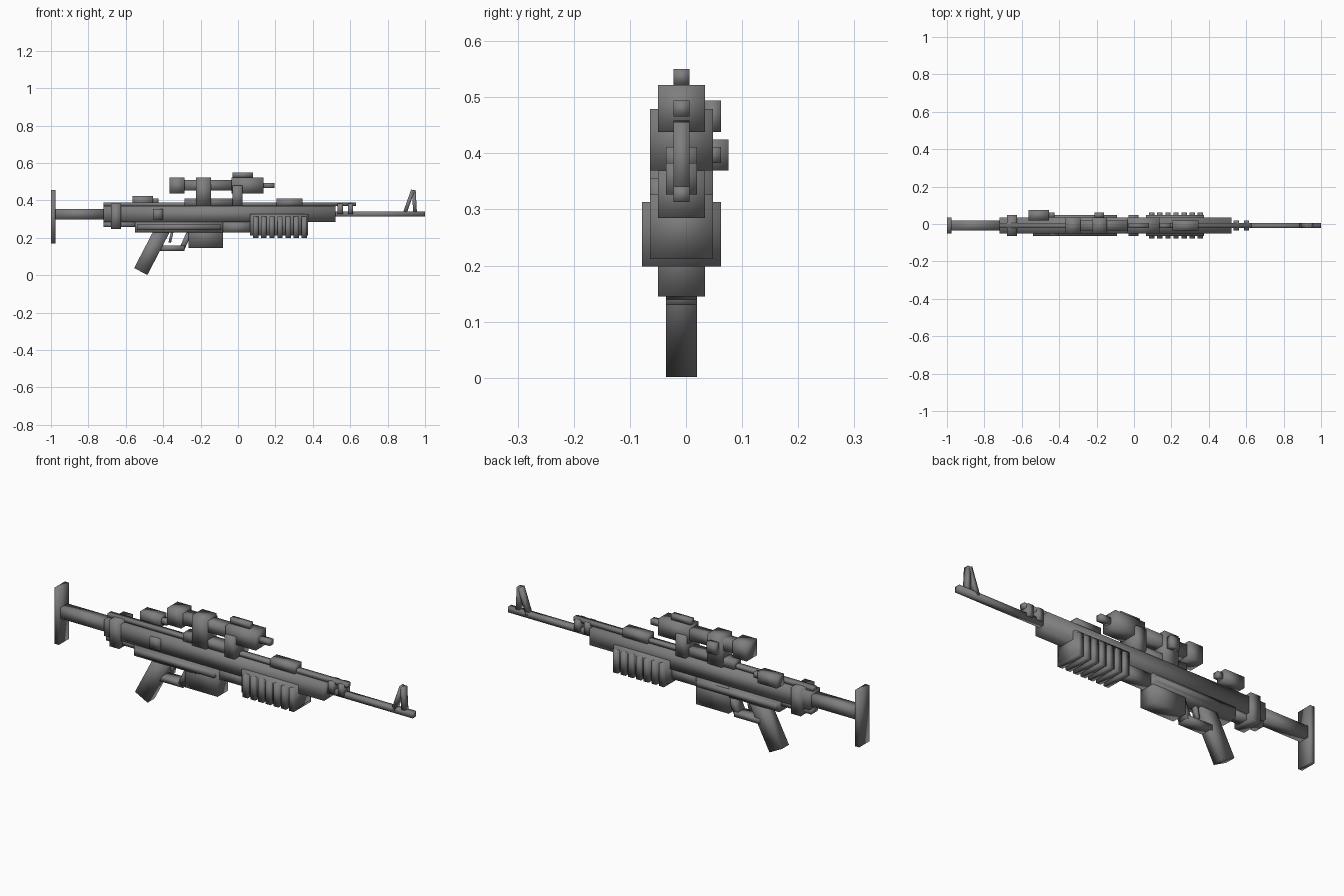
import bpy
import bmesh
from mathutils import Vector

cube = bpy.data.objects.get("Cube")
if cube:
    bpy.data.objects.remove(cube, do_unlink=True)

steel = bpy.data.materials.new("gunmetal_grey")
steel.use_nodes = True
grey = (0.21, 0.21, 0.21, 1)
steel.diffuse_color = grey
steel.node_tree.nodes["Principled BSDF"].inputs["Base Color"].default_value = grey

# Half widths shared by all parts
THIN = 0.014
SLIM, BROAD, WIDE = THIN * 2, THIN * 3, THIN * 4

# Centre plane, and the line of the parts fixed to the left side
MIDDLE = -0.008
LEFT = MIDDLE + WIDE

# Main heights and lengthwise stations
BORE = 0.327
SCOPE = 0.48
CROWN, BELLY = BORE + BROAD, BORE - BROAD
TAIL = -0.72
MAGAZINE_FRONT = -0.08


def prism(name, outline, half, y=MIDDLE):
    """Extrude a four-cornered side outline across the width, softly shaded."""
    bm = bmesh.new()
    near = bm.faces.new([bm.verts.new((x, y - half, z)) for x, z in outline])
    solid = bmesh.ops.extrude_face_region(bm, geom=[near], use_keep_orig=True)
    far = [v for v in solid["geom"] if isinstance(v, bmesh.types.BMVert)]
    bmesh.ops.translate(bm, verts=far, vec=Vector((0, half + half, 0)))
    bmesh.ops.recalc_face_normals(bm, faces=bm.faces)
    for face in bm.faces:
        face.smooth = True
    mesh = bpy.data.meshes.new(name)
    bm.to_mesh(mesh)
    bm.free()
    mesh.materials.append(steel)
    bpy.context.collection.objects.link(bpy.data.objects.new(name, mesh))


def block(name, start, end, base, rise, half, y=MIDDLE):
    """Box standing on a base height, or hanging from it if the rise is negative."""
    top = base + rise
    prism(name, [(start, base), (end, base), (end, top), (start, top)], half, y)


def bar(name, start, end, axis, half, y=MIDDLE):
    """Lengthwise bar of square section around an axis height."""
    block(name, start, end, axis - half, half + half, half, y)


def bar_chain(start, axis, segments):
    """Square bars laid end to end along one axis."""
    for name, length, half in segments:
        bar(name, start, start + length, axis, half)
        start += length


def strut(name, foot, head, thickness, half):
    """Leaning bar with square-cut ends."""
    foot, head = Vector(foot), Vector(head)
    side = (head - foot).orthogonal().normalized() * thickness / 2
    prism(name, [foot - side, foot + side, head + side, head - side], half)


# Stock, receiver and barrel along the bore
block("butt_plate", -1, -0.975, 0.17, 0.285, BROAD)
bar_chain(-0.98, BORE, [
    ("stock_tube", 0.26, SLIM),
    ("receiver", 1.24, BROAD),
    ("barrel", 0.48, THIN),
])
block("rear_band", -0.68, -0.625, CROWN + THIN, -0.135, WIDE)
block("ejection_plate", -0.455, -0.4, BORE - SLIM, WIDE, THIN, MIDDLE - BROAD)

# Parts hanging under the receiver
block("rear_underside", TAIL, -0.54, BELLY, -SLIM, SLIM)
block("lower_receiver", -0.55, MAGAZINE_FRONT, BELLY, -WIDE, BROAD)
block("front_underside", MAGAZINE_FRONT, 0.07, BELLY, -WIDE, SLIM)
block("magazine", -0.265, MAGAZINE_FRONT, BELLY, -0.14, BROAD)
block("side_strips", -0.54, -0.09, BELLY - THIN, -SLIM, WIDE)

# Grip and trigger
strut("grip", (-0.52, 0.02), (-0.4, 0.25), 0.08, SLIM)
strut("trigger", (-0.365, 0.175), (-0.35, 0.24), THIN, THIN)
block("trigger_guard", -0.43, -0.285, 0.13, SLIM, SLIM)
strut("guard_front", (-0.3, 0.14), (-0.26, 0.23), SLIM, SLIM)

# Parts standing on the receiver
block("top_rail", TAIL, 0.63, CROWN, 0.02, THIN)
block("rail_cover", 0.205, 0.345, CROWN, BROAD, SLIM)
block("scope_base", -0.285, -0.03, CROWN, BROAD, SLIM)
block("scope_front_mount", -0.03, 0.025, CROWN, 0.11, WIDE)

# Bolt on the left side
BOLT = CROWN + SLIM
bar("bolt_housing", -0.565, -0.455, BOLT, SLIM, LEFT)
bar("bolt_tip", -0.455, -0.425, BOLT, THIN, LEFT)

# Scope
bar_chain(-0.365, SCOPE, [
    ("scope_eyepiece", 0.08, BROAD),
    ("scope_tube", 0.25, SLIM),
    ("scope_front", 0.17, BROAD),
    ("scope_tip", 0.06, THIN),
])
block("scope_ring", -0.225, -0.145, CROWN, SCOPE + BROAD - CROWN, BROAD)
block("scope_top_dial", -0.03, 0.08, SCOPE + BROAD, SLIM, THIN)
block("scope_side_dial", -0.21, -0.16, SCOPE - BROAD, WIDE, THIN, LEFT)

# Ribbed handguard
block("handguard", 0.065, 0.375, BORE, -0.115, WIDE)
for i in range(7):
    x = 0.095 + i * 0.0433
    block(f"handguard_rib_{i + 1}", x - THIN, x + THIN, BORE - THIN, -0.115, WIDE + THIN)

# Barrel clamps and front sight
for end, x in (("rear", 0.547), ("front", 0.602)):
    block(f"{end}_barrel_clamp", x - THIN, x + THIN, BORE, WIDE, SLIM)
strut("sight_brace", (0.89, BORE), (0.935, 0.455), 0.02, THIN)
strut("sight_post", (0.947, BORE), (0.94, 0.455), 0.02, THIN)
